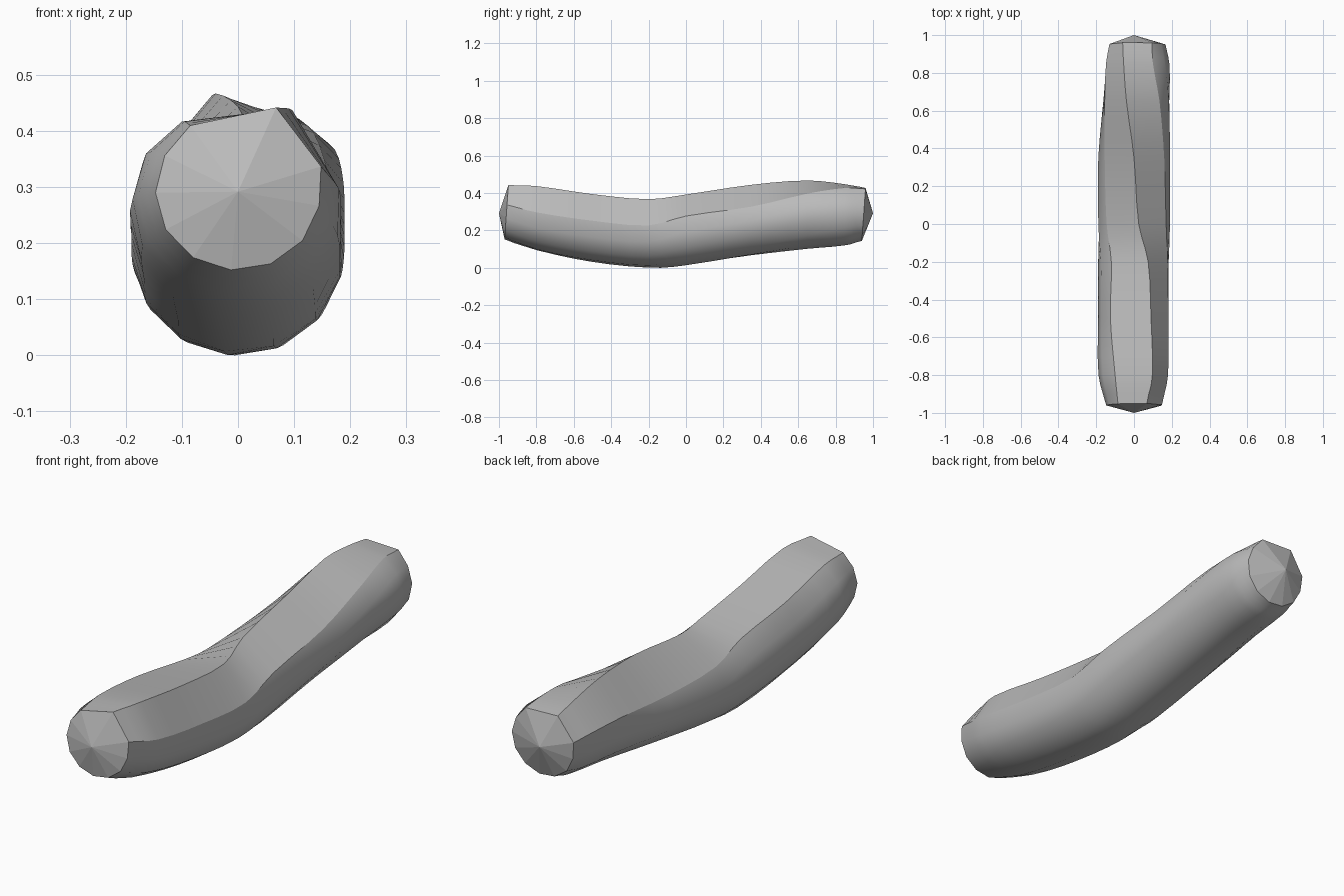
import bpy
import bmesh
import math

if "Cube" in bpy.data.objects:
    bpy.data.objects.remove(bpy.data.objects["Cube"], do_unlink=True)

# Tracks along the body, one value per station
STATIONS = [-.96, -.8, -.5, -.2, 0, .35, .65, .85, .95]
TRACKS = {
    "right_ridge_x": [-.085, -.1, -.125, -.12, -.145, -.155, -.155, -.148, -.13],
    "right_ridge_z": [.413, .42, .38, .335, .3, .31, .335, .34, .33],
    "top_ridge_x": [.068, .097, .09, .075, .025, 0, -.04, -.055, -.06],
    "top_ridge_z": [.445, .44, .397, .37, .395, .447, .47, .45, .43],
    "left_ridge_x": [.148, .18, .182, .178, .17, .16, .135, .1, .095],
    "left_ridge_z": [.34, .3, .255, .23, .28, .33, .4, .43, .425],
    "bottom": [.155, .095, .033, .003, .015, .068, .105, .122, .145],
    "half_width": [.147, .188, .19, .19, .19, .19, .178, .167, .147],
    "belly_depth": [.14, .18, .19, .19, .19, .19, .185, .17, .145],
    "centre_x": [0, 0, 0, 0, 0, 0, .012, .02, .02],
}
SPAN_STEPS = 3
BELLY_POINTS = 8


def slope(values, i):
    lo, hi = max(i - 1, 0), min(i + 1, len(values) - 1)
    return (values[hi] - values[lo]) / (STATIONS[hi] - STATIONS[lo])


def sample(values, i, t):
    """Smooth curve through the station values, t along span i."""
    span = STATIONS[i + 1] - STATIONS[i]
    a, b = values[i], values[i + 1]
    m, n = slope(values, i) * span, slope(values, i + 1) * span
    return (a + m * t + (3 * (b - a) - 2 * m - n) * t ** 2
            + (2 * (a - b) + m + n) * t ** 3)


def section(i, t):
    """Cross-section: three ridges above, a rounded belly below."""
    v = {name: sample(track, i, t) for name, track in TRACKS.items()}
    y = STATIONS[i] + (STATIONS[i + 1] - STATIONS[i]) * t
    cx, w, h = v["centre_x"], v["half_width"], v["belly_depth"]
    cz = v["bottom"] + h
    points = [(v[side + "_ridge_x"], v[side + "_ridge_z"])
              for side in ("right", "top", "left")]

    def angle(p):
        return math.atan2((p[1] - cz) / h, (p[0] - cx) / w)

    start = angle(points[2])
    end = angle(points[0]) - math.tau
    for k in range(1, BELLY_POINTS + 1):
        a = start + (end - start) * k / (BELLY_POINTS + 1)
        points.append((cx + w * math.cos(a), cz + h * math.sin(a)))
    # Lean the end faces slightly
    lean = .07 if abs(y) > .9 else 0
    return [(x, y + lean * (z - cz), z) for x, z in points]


bm = bmesh.new()
last = len(STATIONS) - 2
places = [(i, s / SPAN_STEPS) for i in range(last + 1) for s in range(SPAN_STEPS)]
places.append((last, 1))
rings = [[bm.verts.new(p) for p in section(i, t)] for i, t in places]
count = len(rings[0])

# Body skin
for r, s in zip(rings, rings[1:]):
    for k in range(count):
        j = (k + 1) % count
        face = bm.faces.new((r[k], r[j], s[j], s[k]))
        face.smooth = True

# Shallow pointed end caps
for ring, y in ((rings[0], -1), (rings[-1], 1)):
    tip = bm.verts.new((0, y, .295))
    for k in range(count):
        bm.faces.new((ring[k], ring[(k + 1) % count], tip))

# Sharp ridges and rims
for r, s in zip(rings, rings[1:]):
    for k in range(3):
        bm.edges.get((r[k], s[k])).smooth = False
for ring in (rings[0], rings[-1]):
    for k in range(count):
        bm.edges.get((ring[k], ring[(k + 1) % count])).smooth = False

# Rest on the ground
ground = min(v.co.z for v in bm.verts)
for v in bm.verts:
    v.co.z -= ground
bmesh.ops.recalc_face_normals(bm, faces=bm.faces)

mesh = bpy.data.meshes.new("curved_body")
bm.to_mesh(mesh)
bm.free()
body = bpy.data.objects.new("curved_body", mesh)
bpy.context.collection.objects.link(body)

# Plain grey surface
grey = bpy.data.materials.new("plain_grey")
grey.use_nodes = True
colour = (.5, .5, .5, 1)
grey.diffuse_color = colour
grey.node_tree.nodes["Principled BSDF"].inputs["Base Color"].default_value = colour
mesh.materials.append(grey)
